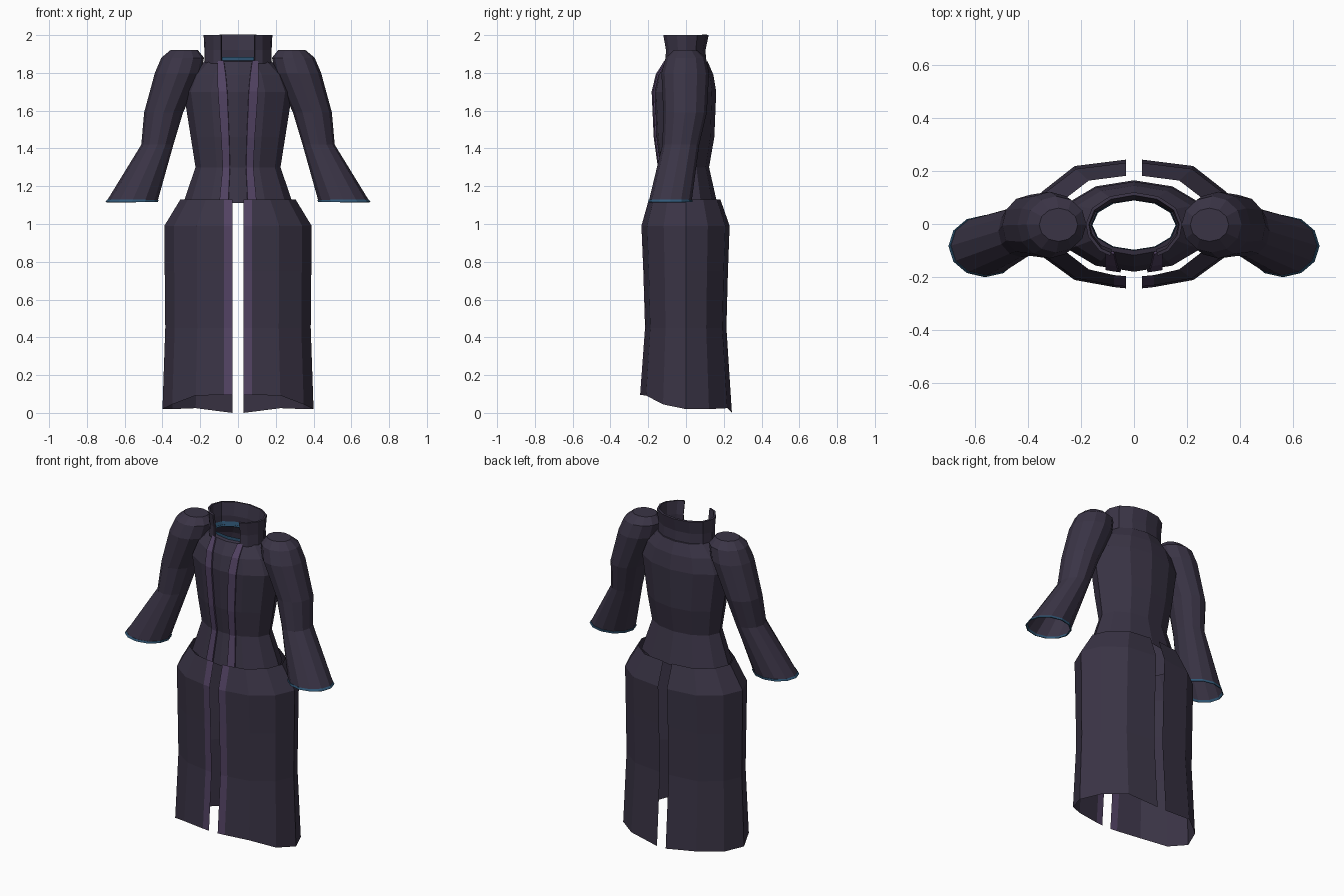
import bpy, math

if "Cube" in bpy.data.objects:
    bpy.data.objects.remove(bpy.data.objects["Cube"])


def material(name, rgb):
    m = bpy.data.materials.new(name)
    m.diffuse_color = (*rgb, 1)
    m.use_nodes = True
    m.node_tree.nodes["Principled BSDF"].inputs["Base Color"].default_value = m.diffuse_color
    return m


CLOTH = material("dark_cloth", (0.042, 0.034, 0.060))
TRIM = material("purple_trim", (0.085, 0.056, 0.125))
BLUE = material("blue_edge", (0.03, 0.10, 0.19))


def loft(name, rings, mats, closed=True, cap=False, trim_columns=(), mirror=False):
    """Skin a stack of equal-length point rings, listed bottom to top."""
    n = len(rings[0])
    verts = [p for r in rings for p in r]
    faces, slots = [], []
    for k in range(len(rings) - 1):
        for i in range(n if closed else n - 1):
            j = (i + 1) % n
            faces.append((k * n + i, k * n + j, (k + 1) * n + j, (k + 1) * n + i))
            slots.append(1 if i in trim_columns else 0)
    if cap:
        faces.append(tuple(range(len(verts) - n, len(verts))))
        slots.append(0)
    me = bpy.data.meshes.new(name)
    me.from_pydata(verts, [], faces)
    for m in mats:
        me.materials.append(m)
    for p, s in zip(me.polygons, slots):
        p.material_index = s
    ob = bpy.data.objects.new(name, me)
    bpy.context.collection.objects.link(ob)
    if mirror:
        ob.modifiers.new("mirror", 'MIRROR').use_mirror_merge = False
    return ob


def thicken(ob, t, offset):
    s = ob.modifiers.new("thickness", 'SOLIDIFY')
    s.thickness, s.offset = t, offset


def ring(z, cx, rx, y0, y1, n=12, grow=0.0):
    """Elliptical ring with x centre and radius, and y limits."""
    cy, ry = (y0 + y1) / 2, (y1 - y0) / 2
    return [(cx + (rx + grow) * math.cos(2 * math.pi * i / n),
             cy + (ry + grow) * math.sin(2 * math.pi * i / n), z) for i in range(n)]


# Fitted bodice: z, half width, front y, back y
body = [(1.11, 0.29, -0.180, 0.165), (1.30, 0.225, -0.145, 0.122),
        (1.46, 0.25, -0.168, 0.150), (1.70, 0.288, -0.180, 0.160),
        (1.79, 0.25, -0.160, 0.145), (1.86, 0.178, -0.118, 0.115)]
body_rings = [ring(z, 0, w, f, b) for z, w, f, b in body]
loft("bodice", body_rings + [ring(1.865, 0, 0.158, -0.098, 0.090)], [CLOTH])

# Blue neckline band
loft("neck_band", [ring(1.855, 0, 0.157, -0.097, 0.089),
                   ring(1.885, 0, 0.163, -0.100, 0.094)], [BLUE])


def front_y(pts, x):
    """Front surface y of a bodice ring at a given x."""
    f = sorted(p[:2] for p in pts if p[1] < -0.03)
    for (xa, ya), (xb, yb) in zip(f, f[1:]):
        if xa <= x <= xb:
            return ya + (yb - ya) * (x - xa) / (xb - xa)
    return f[-1][1]


# Purple strips down the front of the bodice
spans = [(0.050, 0.098), (0.042, 0.080), (0.046, 0.088),
         (0.056, 0.105), (0.064, 0.108), (0.074, 0.105)]
strip = []
for pts, (a, b) in zip(body_rings, spans):
    strip.append([(x, front_y(pts, x) - 0.002, pts[0][2]) for x in (a, b)])
thicken(loft("bodice_strip", strip, [TRIM], closed=False, mirror=True), 0.009, 1)

# Standing collar, open at the front
collar = []
for z, w, f, b in [(1.85, 0.178, 0.110, 0.108), (1.92, 0.178, 0.106, 0.103),
                   (2.0, 0.182, 0.120, 0.120)]:
    half = [(0.09, -f), (0.13, -f * 0.85), (w * 0.95, -f * 0.4), (w, 0.0),
            (w * 0.87, b * 0.5), (w * 0.5, b * 0.87)]
    collar.append([(x, y, z) for x, y in half] + [(0, b, z)]
                  + [(-x, y, z) for x, y in reversed(half)])
thicken(loft("collar", collar, [CLOTH], closed=False), 0.012, -1)

# Puffed sleeves flaring to open cuffs: z, x centre, x radius, front y, back y
sleeve = [(1.12, 0.561, 0.135, -0.197, 0.030), (1.42, 0.427, 0.085, -0.125, 0.070),
          (1.59, 0.394, 0.103, -0.120, 0.110), (1.80, 0.318, 0.122, -0.130, 0.122),
          (1.88, 0.293, 0.113, -0.108, 0.105), (1.92, 0.285, 0.073, -0.066, 0.060)]
loft("sleeve", [ring(*s) for s in sleeve], [CLOTH], cap=True, mirror=True)

# Blue cuff edging
cuff = loft("cuff_edge", [ring(1.116, 0.562, 0.136, -0.198, 0.031),
                          ring(1.128, 0.557, 0.133, -0.194, 0.032)], [BLUE], mirror=True)
thicken(cuff, 0.006, 0)

# Skirt halves, split front and back: z, half width, front depth, back depth
skirt = []
hem = [0.095, 0.095, 0.092, 0.045, 0.02, 0.02, 0.025, 0.0]
for z, w, f, b in [(None, 0.400, 0.243, 0.243), (0.45, 0.385, 0.217, 0.214),
                   (0.75, 0.388, 0.226, 0.222), (0.99, 0.390, 0.236, 0.231),
                   (1.13, 0.305, 0.197, 0.182)]:
    plan = [(0.03, -f), (0.075, -f * 0.98), (w * 0.56, -f * 0.87), (w * 0.87, -f * 0.5),
            (w, 0), (w * 0.87, b * 0.5), (w * 0.56, b * 0.9), (0.03, b)]
    skirt.append([(x, y, h if z is None else z) for (x, y), h in zip(plan, hem)])
loft("skirt", skirt, [CLOTH, TRIM], closed=False, trim_columns=(0,), mirror=True)
